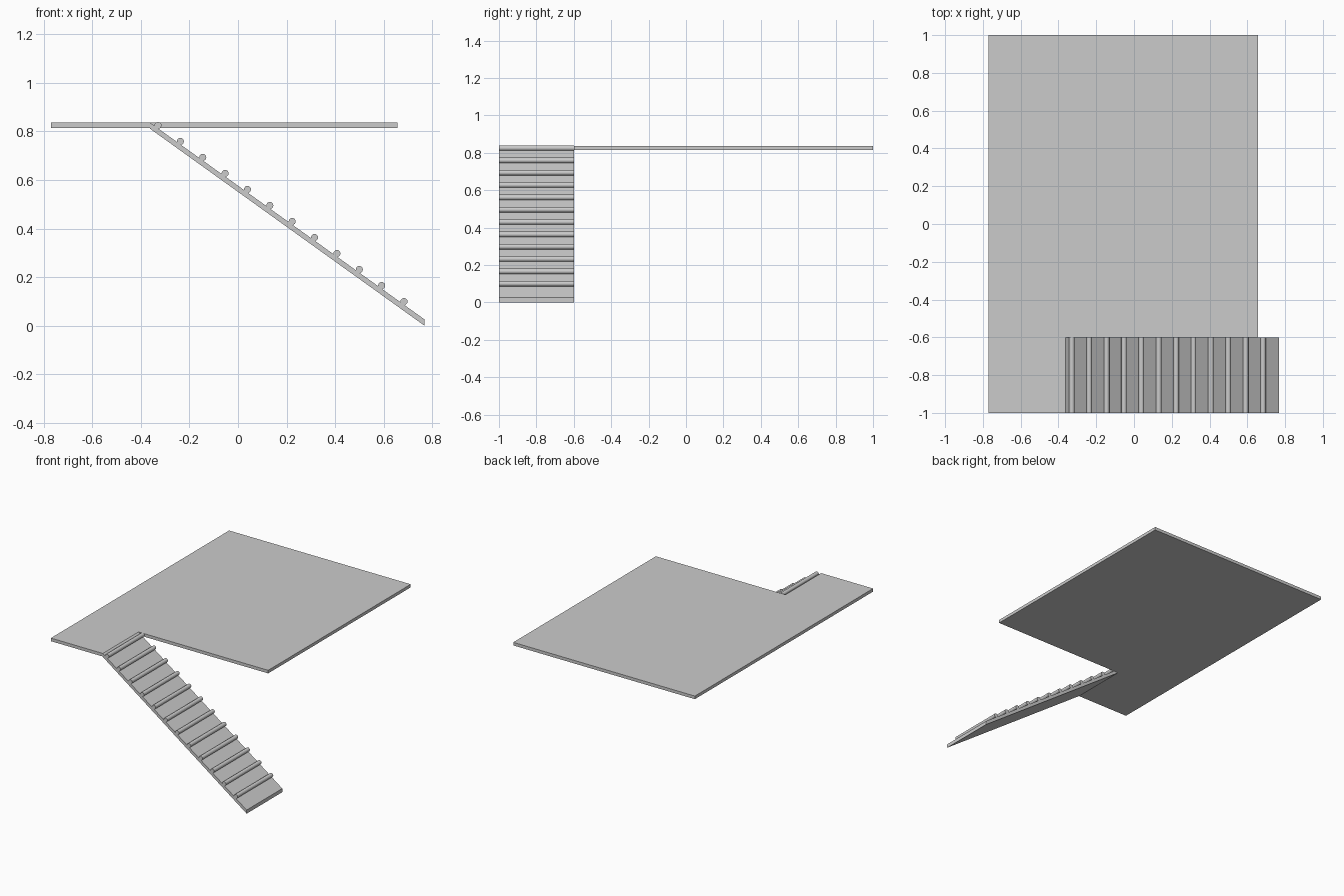
import bpy, bmesh, math
from mathutils import Matrix, Vector

if "Cube" in bpy.data.objects:
    bpy.data.objects.remove(bpy.data.objects["Cube"])


def make_object(name, bm):
    bmesh.ops.recalc_face_normals(bm, faces=bm.faces)
    me = bpy.data.meshes.new(name)
    bm.to_mesh(me)
    bm.free()
    ob = bpy.data.objects.new(name, me)
    bpy.context.collection.objects.link(ob)
    return ob


def extrude_profile(name, points, offset):
    bm = bmesh.new()
    face = bm.faces.new([bm.verts.new(p) for p in points])
    new = bmesh.ops.extrude_face_region(bm, geom=[face], use_keep_orig=True)["geom"]
    verts = [g for g in new if isinstance(g, bmesh.types.BMVert)]
    bmesh.ops.translate(bm, verts=verts, vec=Vector(offset))
    return make_object(name, bm)


LEFT, RIGHT, NOTCH_X, RAMP_END = -0.77, 0.657, -0.362, 0.768
FRONT, NOTCH_Y, BACK = -1.0, -0.6, 1.0

# L-shaped platform with a corner notch for the ramp
outline = [(LEFT, FRONT), (NOTCH_X, FRONT), (NOTCH_X, NOTCH_Y),
           (RIGHT, NOTCH_Y), (RIGHT, BACK), (LEFT, BACK)]
extrude_profile("platform", [(x, y, 0.814) for x, y in outline], (0, 0, 0.022))

# Sloping ramp board with vertically trimmed ends
board = [(NOTCH_X, 0.836), (RAMP_END, 0.026), (RAMP_END, 0.0), (NOTCH_X, 0.811)]
extrude_profile("ramp", [(x, FRONT, z) for x, z in board], (0, NOTCH_Y - FRONT, 0))

# Round rungs across the ramp
first, last, count = Vector((-0.329, -0.8, 0.825)), Vector((0.683, -0.8, 0.100)), 12
for i in range(count):
    bm = bmesh.new()
    pos = first.lerp(last, i / (count - 1))
    bmesh.ops.create_cone(bm, cap_ends=True, segments=16, radius1=0.0145,
                          radius2=0.0145, depth=NOTCH_Y - FRONT,
                          matrix=Matrix.Translation(pos) @ Matrix.Rotation(math.pi / 2, 4, 'X'))
    rung = make_object(f"rung_{i + 1}", bm)
    bpy.ops.object.select_all(action='DESELECT')
    rung.select_set(True)
    bpy.context.view_layer.objects.active = rung
    bpy.ops.object.shade_smooth_by_angle()
